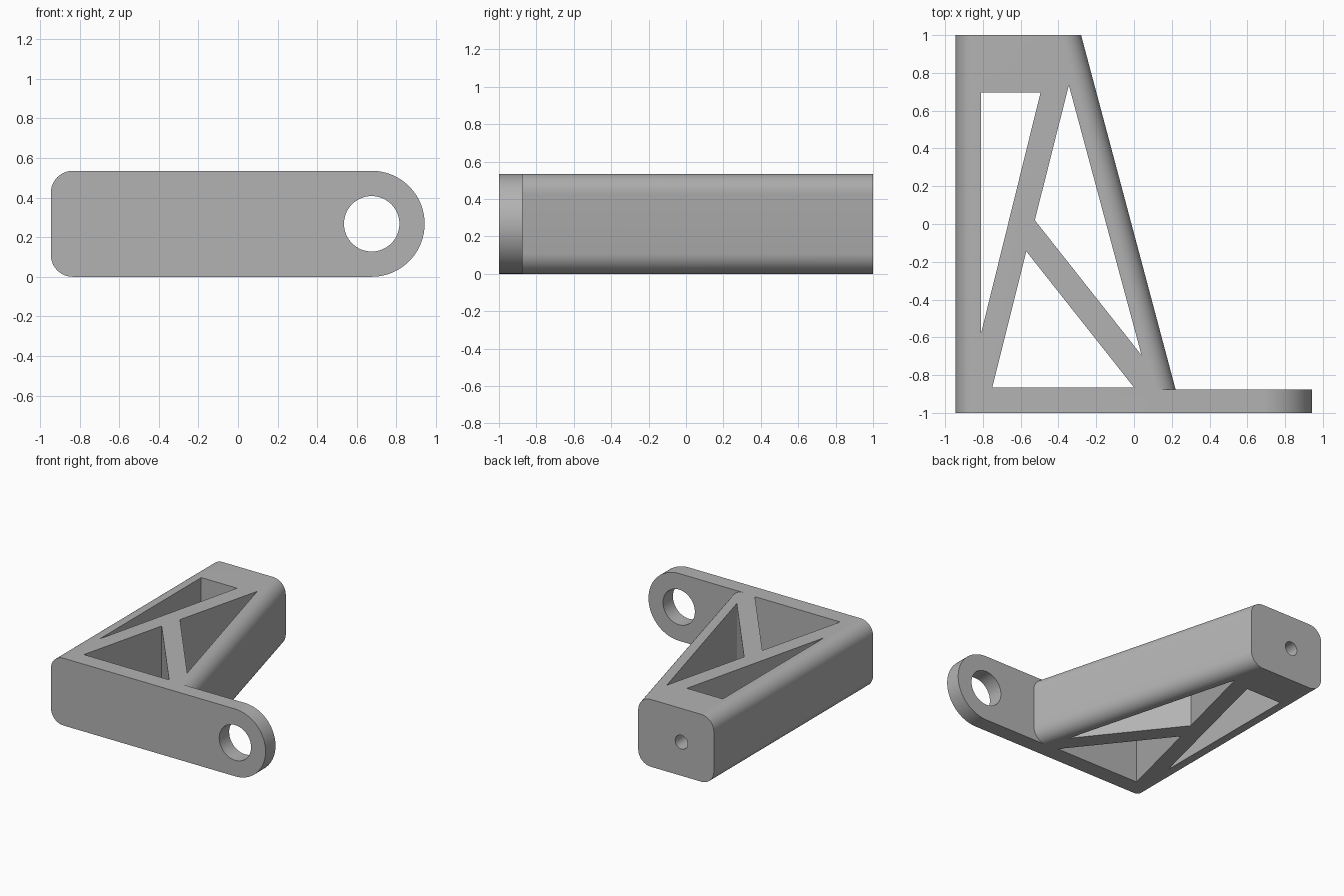
import bpy, bmesh
from math import cos, sin, pi

if "Cube" in bpy.data.objects:
    bpy.data.objects.remove(bpy.data.objects["Cube"], do_unlink=True)

LEFT, HEIGHT, FILLET = -0.945, 0.535, 0.11
MID = HEIGHT / 2
PLATE_BACK = -0.875

grey = bpy.data.materials.new("plain grey")
grey.use_nodes = True
COLOUR = (0.45, 0.45, 0.45, 1)
grey.diffuse_color = COLOUR
grey.node_tree.nodes["Principled BSDF"].inputs["Base Color"].default_value = COLOUR


def arc(x, z, radius, start, end, steps):
    """Points (x, z) along an arc, angles in units of pi."""
    angles = [pi * (start + (end - start) * i / steps) for i in range(steps + 1)]
    return [(x + radius * cos(a), z + radius * sin(a)) for a in angles]


def loft(name, first, second):
    """Solid between two matching loops of 3D points."""
    bm = bmesh.new()
    a = [bm.verts.new(p) for p in first]
    b = [bm.verts.new(p) for p in second]
    bm.faces.new(a)
    bm.faces.new(b[::-1])
    for i in range(len(a)):
        j = (i + 1) % len(a)
        bm.faces.new((a[i], b[i], b[j], a[j]))
    bmesh.ops.recalc_face_normals(bm, faces=bm.faces)
    mesh = bpy.data.meshes.new(name)
    bm.to_mesh(mesh)
    bm.free()
    mesh.materials.append(grey)
    obj = bpy.data.objects.new(name, mesh)
    bpy.context.collection.objects.link(obj)
    return obj


def along_y(name, section, y0, y1):
    return loft(name, [(x, y0, z) for x, z in section], [(x, y1, z) for x, z in section])


def combine(target, other, operation):
    mod = target.modifiers.new(other.name, "BOOLEAN")
    mod.operation, mod.solver, mod.object = operation, "EXACT", other
    bpy.context.view_layer.objects.active = target
    bpy.ops.object.modifier_apply(modifier=mod.name)
    bpy.data.objects.remove(other, do_unlink=True)


def left_corners():
    x = LEFT + FILLET
    return (arc(x, HEIGHT - FILLET, FILLET, 0.5, 1, 12)
            + arc(x, FILLET, FILLET, 1, 1.5, 12))


# Tapered arm: rounded section that widens towards the front
def arm_section(y, right):
    x = right - FILLET
    section = (left_corners() + arc(x, FILLET, FILLET, 1.5, 2, 12)
               + arc(x, HEIGHT - FILLET, FILLET, 0, 0.5, 12))
    return [(px, y, pz) for px, pz in section]


bracket = loft("bracket", arm_section(PLATE_BACK, 0.22), arm_section(1, -0.28))

# Truss pockets through the arm
pockets = [
    [(-0.81, 0.695), (-0.495, 0.695), (-0.81, -0.58)],
    [(-0.345, 0.735), (-0.525, 0.02), (0.04, -0.695)],
    [(-0.57, -0.145), (-0.75, -0.865), (0, -0.865)],
]
for corners in pockets:
    cutter = loft("pocket", [(x, y, -0.2) for x, y in corners],
                  [(x, y, HEIGHT + 0.2) for x, y in corners])
    combine(bracket, cutter, "DIFFERENCE")

# Screw hole in the back end
screw = along_y("screw_hole", arc(-0.66, MID, 0.055, 0, 2, 32)[:-1], 0.6, 1.1)
combine(bracket, screw, "DIFFERENCE")

# Front plate with a rounded lug and its eye
plate = along_y("front_plate", left_corners() + arc(0.675, MID, MID, -0.5, 0.5, 48),
                -1, PLATE_BACK)
eye = along_y("eye_hole", arc(0.675, MID, 0.14, 0, 2, 64)[:-1], -1.1, -0.8)
combine(plate, eye, "DIFFERENCE")
combine(bracket, plate, "UNION")

bpy.ops.object.select_all(action="DESELECT")
bracket.select_set(True)
bpy.context.view_layer.objects.active = bracket
bpy.ops.object.shade_smooth_by_angle(angle=pi / 6)
